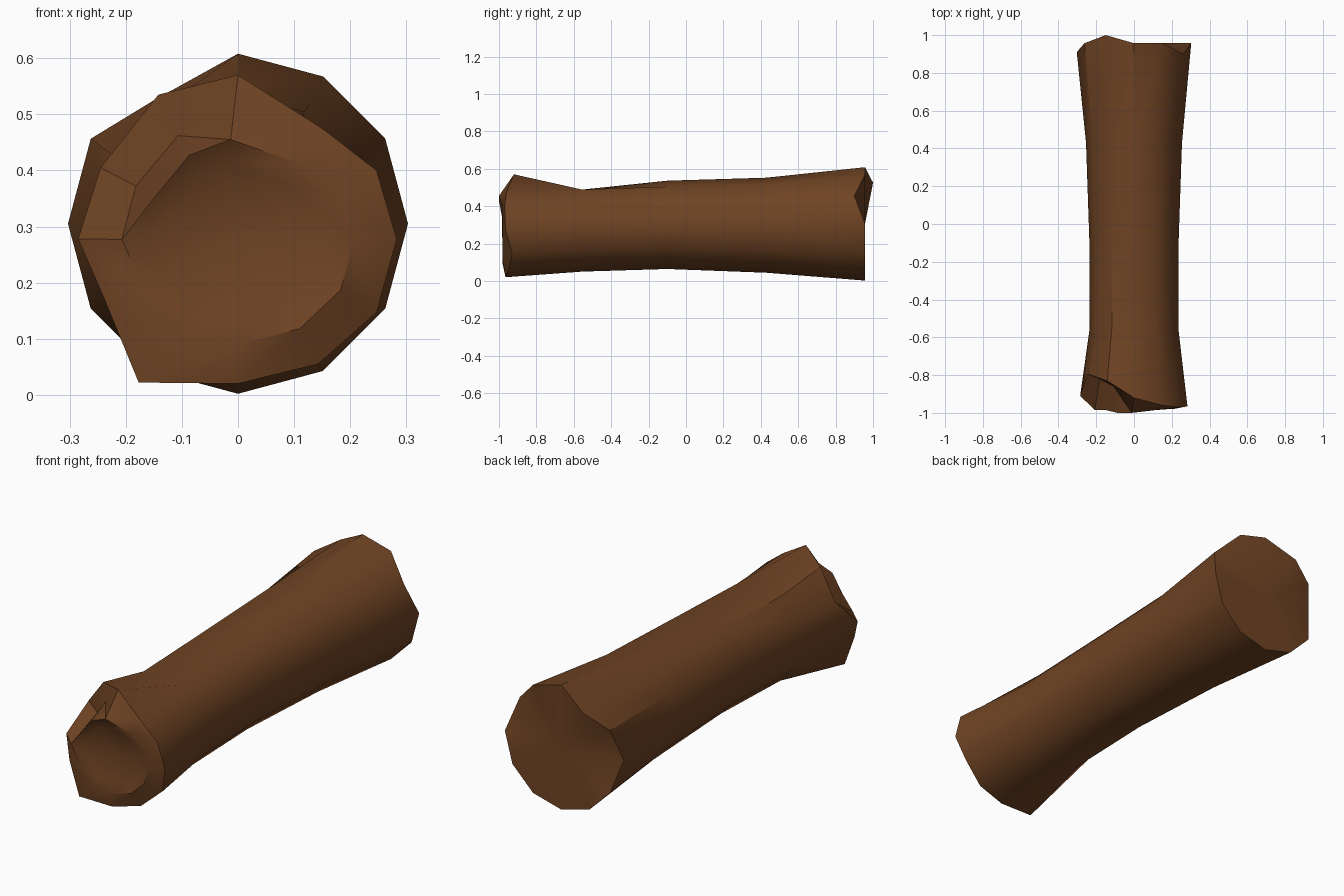
import bpy, bmesh, math

if "Cube" in bpy.data.objects:
    bpy.data.objects.remove(bpy.data.objects["Cube"])

N = 12
bark = bpy.data.materials.new("brown_wood")
bark.diffuse_color = (0.16, 0.057, 0.017, 1)
bark.use_nodes = True
bark.node_tree.nodes["Principled BSDF"].inputs["Base Color"].default_value = bark.diffuse_color

bm = bmesh.new()


def add(points):
    return [bm.verts.new(p) for p in points]


def circle(y, r, zc, top_z=None):
    """12-sided ring, starting at the top and going towards +x."""
    pts = []
    for k in range(N):
        a = math.tau * k / N
        pts.append([r * math.sin(a), y, zc + r * math.cos(a)])
    if top_z is not None:
        pts[0][2] = top_z
    return pts


def bridge(a, b):
    for k in range(N):
        j = (k + 1) % N
        bm.faces.new((a[k], a[j], b[j], b[k]))


# back rim with uneven cut
back = circle(0.957, 0.303, 0.305)
back[2][1] = 0.90
back[9][1] = 0.91
back[11] = [-0.15, 1.0, 0.525]

# broken front rim
front = add([
    (0, -0.92, 0.57), (0.15, -0.96, 0.475), (0.247, -0.97, 0.40),
    (0.283, -0.965, 0.277), (0.247, -0.93, 0.147), (0.143, -0.95, 0.055),
    (0, -0.965, 0.02), (-0.177, -0.965, 0.022), (-0.24, -0.95, 0.175),
    (-0.285, -0.91, 0.278), (-0.245, -0.795, 0.405), (-0.142, -0.83, 0.535)])

# waisted trunk
rings = [front] + [add(c) for c in (
    circle(-0.555, 0.235, 0.285, 0.48), circle(-0.1, 0.236, 0.30),
    circle(0.43, 0.254, 0.298), back)]
for a, b in zip(rings, rings[1:]):
    bridge(a, b)

# back cap
hub = bm.verts.new((0, 0.957, 0.305))
for k in range(N):
    bm.faces.new((rings[-1][k], rings[-1][(k + 1) % N], hub))

# inner front rim, with a chipped step at the upper left
inner = add([
    (-0.013, -1.0, 0.455), (0.115, -0.985, 0.41), (0.183, -0.98, 0.355),
    (0.207, -0.98, 0.275), (0.183, -0.98, 0.187), (0.11, -0.98, 0.118),
    (0, -0.98, 0.09), (-0.1, -0.98, 0.095), (-0.168, -0.98, 0.19),
    (-0.207, -0.985, 0.277), (-0.15, -0.985, 0.35), (-0.087, -1.0, 0.427)])
chip = add([(-0.182, -0.82, 0.372), (-0.107, -0.86, 0.462)])
step = inner[:10] + chip
bridge(step, front)
bm.faces.new((inner[9], chip[0], inner[10]))
bm.faces.new((inner[10], chip[0], chip[1], inner[11]))
bm.faces.new((inner[11], chip[1], inner[0]))

# shallow dished front cap
dish = add([(v.co.x * 0.75, -0.965, 0.27 + (v.co.z - 0.27) * 0.75) for v in inner])
bridge(dish, inner)
core = bm.verts.new((0, -0.955, 0.27))
for k in range(N):
    bm.faces.new((dish[k], dish[(k + 1) % N], core))

bmesh.ops.recalc_face_normals(bm, faces=bm.faces)
mesh = bpy.data.meshes.new("log")
bm.to_mesh(mesh)
bm.free()
mesh.materials.append(bark)
log = bpy.data.objects.new("log", mesh)
bpy.context.collection.objects.link(log)
bpy.context.view_layer.objects.active = log
log.select_set(True)
bpy.ops.object.shade_smooth_by_angle(angle=math.radians(36))
